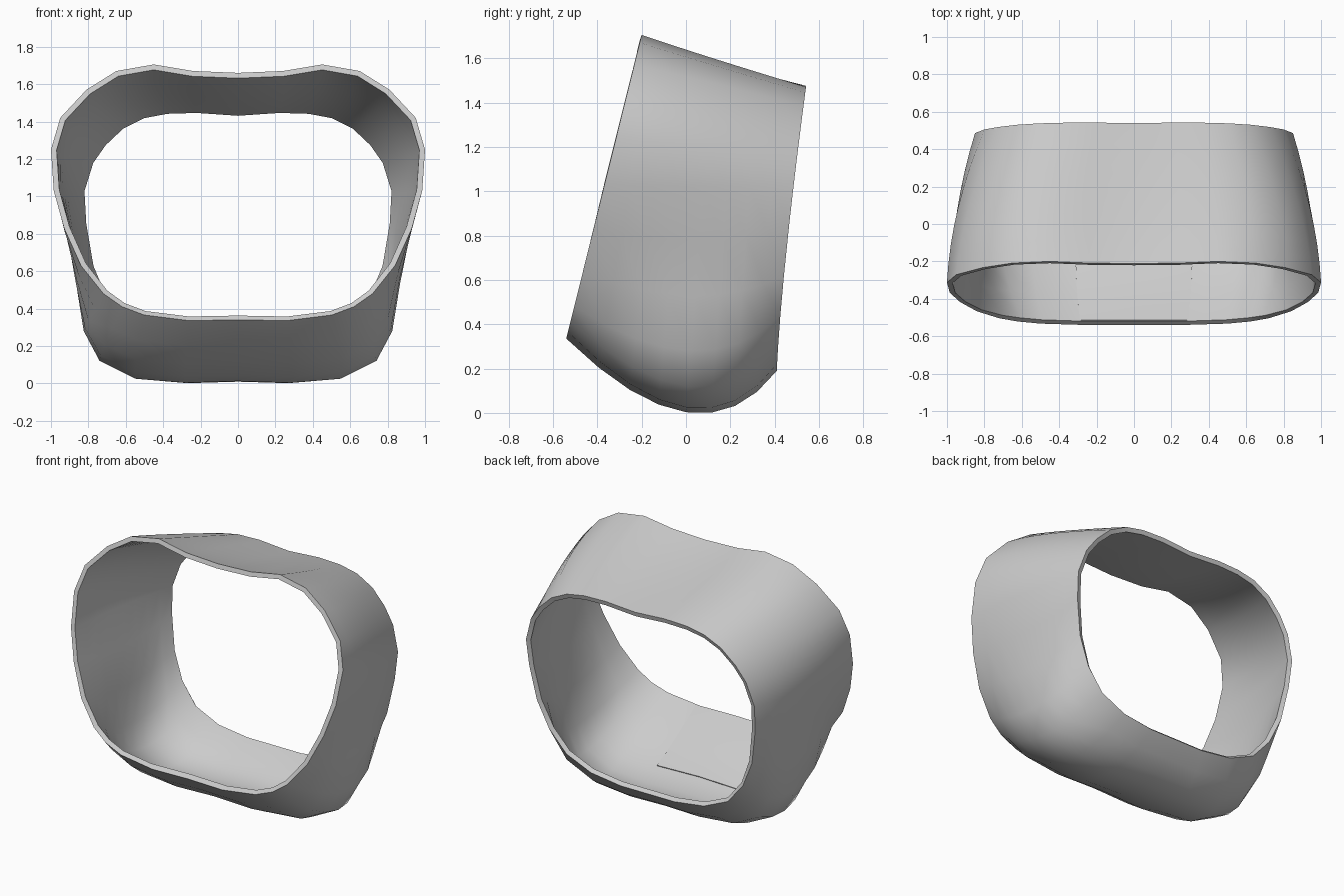
import bpy

if "Cube" in bpy.data.objects:
    bpy.data.objects.remove(bpy.data.objects["Cube"])

# Half outlines (x, z), top centre round to bottom centre: front rim, middle, back rim
FRONT = [(0, 1.66), (.24, 1.67), (.45, 1.705), (.65, 1.67), (.81, 1.57), (.95, 1.42), (1, 1.25), (.985, 1.03),
         (.93, .83), (.84, .63), (.72, .48), (.62, .41), (.5, .365), (.26, .335), (0, .34)]
MIDDLE = [(0, 1.56), (.24, 1.575), (.43, 1.60), (.61, 1.57), (.77, 1.49), (.88, 1.34), (.94, 1.2), (.945, 1.02),
          (.90, .78), (.865, .53), (.825, .28), (.74, .12), (.55, .025), (.28, .003), (0, .012)]
BACK = [(0, 1.46), (.22, 1.475), (.38, 1.47), (.51, 1.445), (.63, 1.385), (.73, 1.29), (.80, 1.19), (.85, 1.03),
        (.84, .85), (.80, .62), (.72, .44), (.60, .30), (.42, .22), (.2, .19), (0, .19)]


def surface(i, t):
    """Point on the outer skin: i = outline index, t = 0 front rim .. 1 back rim."""
    (fx, fz), (mx, mz), (bx, bz) = FRONT[i], MIDDLE[i], BACK[i]
    f = (fx, -0.54 + 0.34 * (fz - 0.335) / 1.37, fz)
    m = (mx, 0.12 * mz / 1.6, mz)
    b = (bx, 0.41 + 0.13 * (max(bz - 0.19, 0) / 1.27) ** 1.3, bz)
    wf, wm, wb = (1 - t) * (1 - 2 * t), 4 * t * (1 - t), t * (2 * t - 1)
    return [wf * p + wm * q + wb * r for p, q, r in zip(f, m, b)]


def grid(name, rows, closed):
    n = len(rows[0])
    verts = [p for row in rows for p in row]
    faces = [(r * n + c, r * n + (c + 1) % n, (r + 1) * n + (c + 1) % n, (r + 1) * n + c)
             for r in range(len(rows) - 1) for c in range(n if closed else n - 1)]
    mesh = bpy.data.meshes.new(name)
    mesh.from_pydata(verts, [], faces)
    obj = bpy.data.objects.new(name, mesh)
    bpy.context.collection.objects.link(obj)
    return obj


def finish(obj, thickness, offset):
    s = obj.modifiers.new("thickness", 'SOLIDIFY')
    s.thickness, s.offset, s.use_even_offset = thickness, offset, True
    bpy.ops.object.select_all(action='DESELECT')
    bpy.context.view_layer.objects.active = obj
    obj.select_set(True)
    bpy.ops.object.modifier_apply(modifier=s.name)
    bpy.ops.object.shade_smooth_by_angle(angle=0.7)


# Main band: closed loop swept from front rim to back rim
rows = []
for k in range(9):
    half = [surface(i, k / 8) for i in range(15)]
    rows.append(half + [(-x, y, z) for x, y, z in half[13:0:-1]])
finish(grid("band", rows, True), 0.03, -1)

# Thin pad lying on the inside of the band at the bottom front
rows = []
for k in range(6):
    x, y, z = surface(13, 0.02 + 0.068 * k)
    c = surface(14, 0.02 + 0.068 * k)
    z += 0.043
    rows.append([(x * 1.1, y, z), (0, c[1], c[2] + 0.043), (-x * 1.1, y, z)])
finish(grid("inner_pad", rows, False), 0.006, 0)
